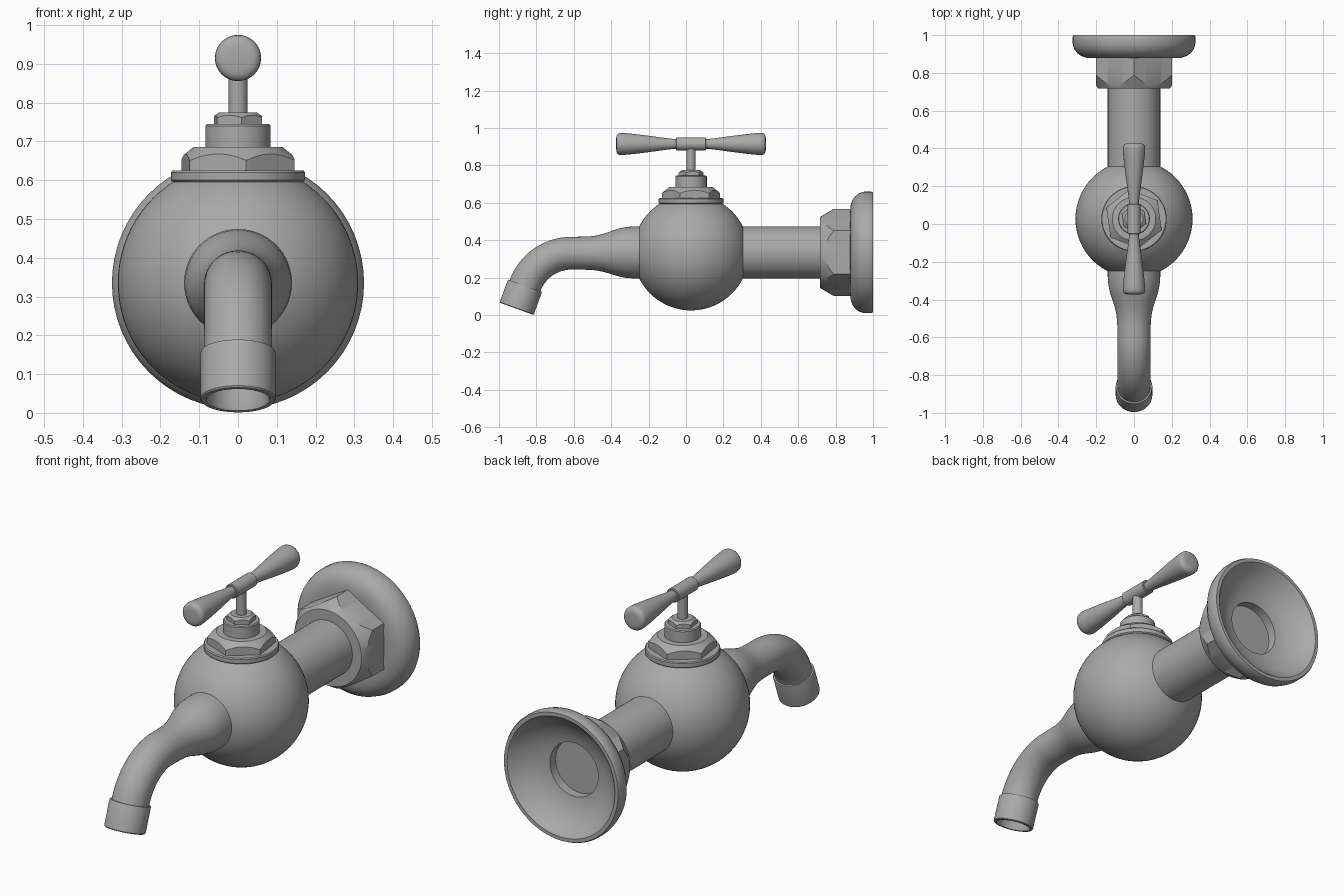
import bpy, bmesh, math
from mathutils import Vector

if "Cube" in bpy.data.objects:
    bpy.data.objects.remove(bpy.data.objects["Cube"])

SEG = 64
CY, CZ = 0.027, 0.335          # stem axis in y, pipe axis in z
X, Y, Z = Vector((1, 0, 0)), Vector((0, 1, 0)), Vector((0, 0, 1))

metal = bpy.data.materials.new("grey_metal")
metal.diffuse_color = (0.4, 0.4, 0.4, 1)
metal.use_nodes = True
metal.node_tree.nodes["Principled BSDF"].inputs["Base Color"].default_value = metal.diffuse_color


def finish(name, bm):
    bmesh.ops.remove_doubles(bm, verts=bm.verts, dist=1e-5)
    bmesh.ops.recalc_face_normals(bm, faces=bm.faces)
    me = bpy.data.meshes.new(name)
    bm.to_mesh(me)
    bm.free()
    me.materials.append(metal)
    me.polygons.foreach_set("use_smooth", [True] * len(me.polygons))
    me.set_sharp_from_angle(angle=math.radians(32))
    ob = bpy.data.objects.new(name, me)
    bpy.context.collection.objects.link(ob)
    return ob


def loft(name, rings, caps=(True, True)):
    """rings: (centre, axis, radius or function of angle -> (radius, offset along axis))"""
    bm = bmesh.new()
    loops = []
    for c, axis, r in rings:
        side = axis.cross(X).normalized()
        loop = []
        for i in range(SEG if not callable(r) else 96):
            a = 2 * math.pi * i / (SEG if not callable(r) else 96)
            rad, off = r(a) if callable(r) else (r, 0)
            loop.append(bm.verts.new(c + axis * off + (X * math.cos(a) + side * math.sin(a)) * rad))
        loops.append(loop)
    for A, B in zip(loops, loops[1:]):
        for i in range(len(A)):
            j = (i + 1) % len(A)
            bm.faces.new((A[i], A[j], B[j], B[i]))
    for use, loop in zip(caps, (loops[0], loops[-1])):
        if use:
            bm.faces.new(loop)
    return finish(name, bm)


def lathe(name, origin, axis, profile, caps=(True, True)):
    return loft(name, [(origin + axis * t, axis, r) for t, r in profile], caps)


def hex_nut(name, origin, axis, height, R, top_r, k, turn, caps=(True, True)):
    """Hexagonal nut whose far end is trimmed by a cone, giving curved chamfers."""
    flat = R * math.cos(math.pi / 6)

    def h(a):
        return flat / math.cos((a - turn) % (math.pi / 3) - math.pi / 6)
    loft(name, [(origin, axis, lambda a: (h(a), 0)),
                (origin, axis, lambda a: (h(a), height - (h(a) - top_r) * k)),
                (origin, axis, lambda a: (top_r, height))], caps)


# Ball body
bm = bmesh.new()
bmesh.ops.create_uvsphere(bm, u_segments=64, v_segments=40, radius=0.31)
bmesh.ops.translate(bm, verts=bm.verts, vec=(0, CY, CZ))
finish("ball_body", bm)

# Wall pipe, its nut and the hollow wall flange
pipe = Vector((0, 0, CZ))
lathe("wall_pipe", pipe, Y, [(0.2, 0.139), (0.85, 0.139)])
hex_nut("wall_nut", pipe + Y * 0.885, -Y, 0.168, 0.233, 0.19, 1.7, math.pi / 2, (False, True))
outer = [(0.88, 0.14), (0.878, 0.22), (0.88, 0.25), (0.889, 0.279), (0.905, 0.301),
         (0.927, 0.317), (0.955, 0.325), (0.99, 0.325), (1.0, 0.32)]
inner = [(1.0, 0.302), (0.992, 0.294), (0.972, 0.278), (0.95, 0.255), (0.93, 0.228),
         (0.913, 0.195), (0.902, 0.165), (0.896, 0.135), (0.85, 0.135), (0.88, 0.14)]
lathe("wall_flange", pipe, Y, outer + inner, (False, False))

# Spout: flared root, then a 70 degree bend
rings = [(Vector((0, y, CZ - dz)), -Y, r) for y, r, dz in (
    (-0.18, 0.139, 0), (-0.28, 0.139, 0), (-0.32, 0.136, 0), (-0.36, 0.128, 0),
    (-0.40, 0.115, 0.001), (-0.44, 0.102, 0.002), (-0.48, 0.093, 0.003),
    (-0.52, 0.089, 0.004), (-0.56, 0.088, 0.004))]
bend_r, turn = 0.265, math.radians(70)
for i in range(17):
    a = turn * i / 16
    c = Vector((0, -0.612 - bend_r * math.sin(a), 0.331 - bend_r * (1 - math.cos(a))))
    rings.append((c, Vector((0, -math.cos(a), -math.sin(a))), 0.0875))
loft("spout", rings)

# Nozzle with open bore
tip, tip_axis = rings[-1][0], rings[-1][1]
lathe("nozzle", tip, tip_axis, [(0, 0.086), (0, 0.095), (0.006, 0.097), (0.127, 0.097), (0.131, 0.094),
                               (0.131, 0.082), (0.125, 0.079), (0.03, 0.079)])

# Bonnet stack on top of the ball
top = Vector((0, CY, 0))
lathe("bonnet_collar", top, Z, [(0.595, 0.168), (0.6, 0.173), (0.62, 0.173), (0.625, 0.169)])
hex_nut("bonnet_nut", top + Z * 0.62, Z, 0.065, 0.158, 0.115, 0.8, math.radians(98))
lathe("packing_ring", top, Z, [(0.68, 0.084), (0.74, 0.084), (0.745, 0.08)])
hex_nut("packing_nut", top + Z * 0.742, Z, 0.033, 0.068, 0.048, 0.7, math.radians(98))
lathe("stem", top, Z, [(0.77, 0.024), (0.9, 0.024)])

# T handle: centre sleeve and two flared grips
hub = top + Z * 0.915
lathe("handle_sleeve", hub, Y, [(-0.08, 0.031), (-0.077, 0.035), (0.077, 0.035), (0.08, 0.031)])
for name, d in (("front_grip", -Y), ("back_grip", Y)):
    lathe(name, hub, d, [(0.06, 0.025), (0.09, 0.026), (0.14, 0.032), (0.22, 0.043), (0.30, 0.053),
                         (0.35, 0.058), (0.375, 0.0595), (0.385, 0.058), (0.393, 0.053),
                         (0.398, 0.044), (0.4, 0.03)])
